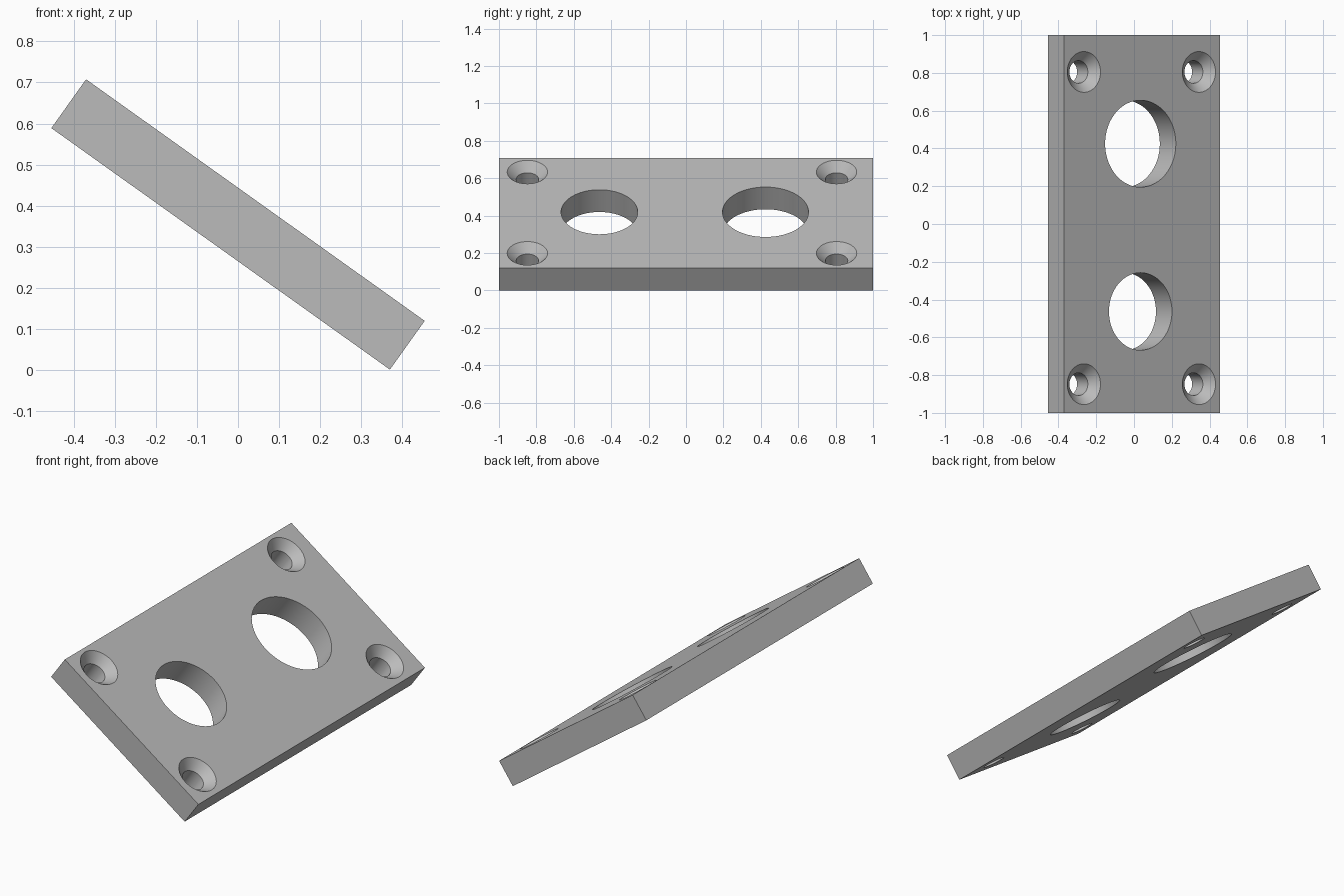
import bpy
import bmesh
from math import radians, sin, cos, tau

if "Cube" in bpy.data.objects:
    bpy.data.objects.remove(bpy.data.objects["Cube"])

LENGTH, WIDTH, THICK = 2.0, 1.014, 0.146
TILT = radians(35.5)
TOP = THICK / 2
SEGMENTS = 72

grey = bpy.data.materials.new("steel grey")
grey.use_nodes = True
colour = (0.5, 0.5, 0.5, 1)
grey.diffuse_color = colour
grey.node_tree.nodes["Principled BSDF"].inputs["Base Color"].default_value = colour


def make_object(name, bm):
    mesh = bpy.data.meshes.new(name)
    bmesh.ops.recalc_face_normals(bm, faces=bm.faces)
    bm.to_mesh(mesh)
    bm.free()
    mesh.materials.append(grey)
    obj = bpy.data.objects.new(name, mesh)
    bpy.context.collection.objects.link(obj)
    return obj


def add_turned(bm, x, y, profile):
    """Closed turned solid from (radius, height) pairs."""
    rings = [[bm.verts.new((x + r * cos(tau * i / SEGMENTS),
                            y + r * sin(tau * i / SEGMENTS), z))
              for i in range(SEGMENTS)] for r, z in profile]
    for low, high in zip(rings, rings[1:]):
        for i in range(SEGMENTS):
            j = (i + 1) % SEGMENTS
            bm.faces.new((low[i], low[j], high[j], high[i]))
    bm.faces.new(rings[0][::-1])
    bm.faces.new(rings[-1])


# Flat rectangular plate
bm = bmesh.new()
bmesh.ops.create_cube(bm, size=1)
bmesh.ops.scale(bm, vec=(WIDTH, LENGTH, THICK), verts=bm.verts)
plate = make_object("mounting_plate", bm)

# Hole cutters: two large bores and four countersunk screw holes
bm = bmesh.new()
for y, radius in ((0.425, 0.23), (-0.463, 0.205)):
    add_turned(bm, -0.01, y, [(radius, -THICK), (radius, THICK)])

SCREW, SINK, OVER = 0.06, 0.048, 0.02
screw_profile = [(SCREW, -THICK), (SCREW, TOP - SINK), (SCREW + SINK + OVER, TOP + OVER)]
for x in (-0.378, 0.37):
    for y in (0.805, -0.848):
        add_turned(bm, x, y, screw_profile)
cutter = make_object("hole_cutter", bm)
cutter.hide_render = True

# Cut the holes, then discard the cutter
cut = plate.modifiers.new("holes", 'BOOLEAN')
cut.operation = 'DIFFERENCE'
cut.solver = 'EXACT'
cut.object = cutter
bpy.ops.object.select_all(action='DESELECT')
plate.select_set(True)
bpy.context.view_layer.objects.active = plate
bpy.ops.object.modifier_apply(modifier=cut.name)
bpy.data.objects.remove(cutter)
bpy.ops.object.shade_smooth_by_angle(angle=radians(30))

# Tilt the plate so its lower edge rests on the ground
plate.rotation_euler = (0, TILT, 0)
plate.location.z = (WIDTH * sin(TILT) + THICK * cos(TILT)) / 2
